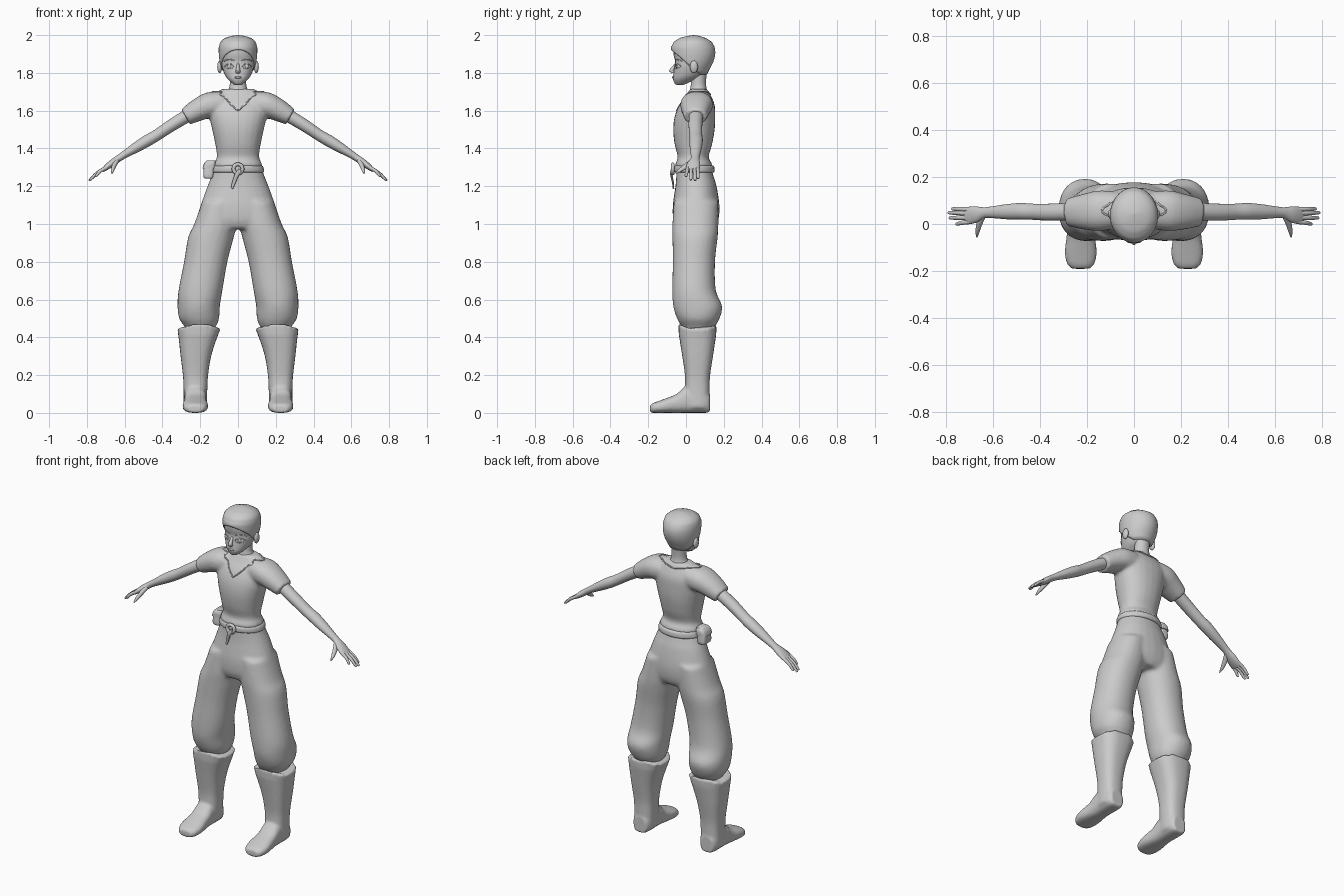
import bpy, bmesh, math
from mathutils import Vector
from mathutils.bvhtree import BVHTree

cube = bpy.data.objects.get("Cube")
if cube:
    bpy.data.objects.remove(cube)

clay = bpy.data.materials.new("plain grey")
clay.use_nodes = True
clay.diffuse_color = (0.6, 0.6, 0.6, 1)
clay.node_tree.nodes["Principled BSDF"].inputs["Base Color"].default_value = (0.6, 0.6, 0.6, 1)


def catmull(a, b, c, d, t):
    return 0.5 * (2 * b + (c - a) * t + (2 * a - 5 * b + 4 * c - d) * t * t + (3 * b - a - 3 * c + d) * t ** 3)


def stack(rows):
    """Level rings from (z, left, right, front, back)."""
    return [(Vector(((l + r) / 2, (f + b) / 2, z)), Vector(((r - l) / 2, 0, 0)), Vector((0, (b - f) / 2, 0)))
            for z, l, r, f, b in rows]


def body(rows):
    return stack([(z, -w, w, f, b) for z, w, f, b in rows])


def limb(rows):
    """Rings square to a path of (x, y, z, radius along y, other radius)."""
    pts = [Vector(r[:3]) for r in rows]
    rings = []
    for i, r in enumerate(rows):
        d = (pts[min(i + 1, len(pts) - 1)] - pts[max(i - 1, 0)]).normalized()
        u = Vector((0, 1, 0))
        u = (u - d * u.dot(d)).normalized()
        rings.append((pts[i], u * r[3], d.cross(u) * r[4]))
    return rings


def add_loft(bm, rings, flip, power, sides=24, steps=4):
    n = len(rings)
    loops = []
    for i in range(n - 1):
        ids = [max(i - 1, 0), i, i + 1, min(i + 2, n - 1)]
        for s in range(steps + (i == n - 2)):
            c, a, b = [catmull(*[rings[k][j] for k in ids], s / steps) for j in range(3)]
            loop = []
            for k in range(sides):
                ang = math.tau * k / sides
                co, si = math.cos(ang), math.sin(ang)
                co = math.copysign(abs(co) ** (2 / power), co)
                si = math.copysign(abs(si) ** (2 / power), si)
                p = c + a * co + b * si
                loop.append(bm.verts.new((p.x * flip, p.y, p.z)))
            loops.append(loop)
    for lo, hi in zip(loops, loops[1:]):
        for k in range(sides):
            m = (k + 1) % sides
            bm.faces.new((lo[k], lo[m], hi[m], hi[k]))
    bm.faces.new(loops[0])
    bm.faces.new(loops[-1])


def finish(name, bm, voxel=0, smooth=0):
    bmesh.ops.recalc_face_normals(bm, faces=bm.faces)
    me = bpy.data.meshes.new(name)
    bm.to_mesh(me)
    bm.free()
    for p in me.polygons:
        p.use_smooth = True
    me.set_sharp_from_angle(angle=math.radians(50))
    me.materials.append(clay)
    ob = bpy.data.objects.new(name, me)
    bpy.context.scene.collection.objects.link(ob)
    if voxel:
        mod = ob.modifiers.new("Blend", "REMESH")
        mod.mode, mod.voxel_size, mod.use_smooth_shade = "VOXEL", voxel, True
        mod = ob.modifiers.new("Soften", "SMOOTH")
        mod.iterations = smooth
    return ob


def part(name, single=(), pairs=(), power=2.0, voxel=0, smooth=0):
    bm = bmesh.new()
    for rings in single:
        add_loft(bm, rings, 1, power)
    for rings in pairs:
        for flip in (1, -1):
            add_loft(bm, rings, flip, power)
    return finish(name, bm, voxel, smooth)


def surface(ob):
    bpy.context.view_layer.update()
    return BVHTree.FromObject(ob, bpy.context.evaluated_depsgraph_get())


def cord(name, pts, depth, closed=False):
    cu = bpy.data.curves.new(name, "CURVE")
    cu.dimensions, cu.bevel_depth, cu.bevel_resolution = "3D", depth, 2
    cu.use_fill_caps = True
    sp = cu.splines.new("POLY")
    sp.points.add(len(pts) - 1)
    for q, p in zip(sp.points, pts):
        q.co = (*p, 1)
    sp.use_cyclic_u = closed
    cu.materials.append(clay)
    bpy.context.scene.collection.objects.link(bpy.data.objects.new(name, cu))


def blob(name, places, size):
    bm = bmesh.new()
    for p in places:
        made = bmesh.ops.create_uvsphere(bm, u_segments=16, v_segments=10, radius=1)["verts"]
        bmesh.ops.scale(bm, vec=size, verts=made)
        bmesh.ops.translate(bm, vec=p, verts=made)
    return finish(name, bm)


# Shirt with short sleeves
torso = body([(1.30, .128, -.056, .138), (1.32, .126, -.056, .137), (1.355, .112, -.044, .12),
              (1.42, .12, -.06, .138), (1.5, .137, -.068, .152), (1.57, .152, -.06, .155),
              (1.63, .158, -.035, .152), (1.68, .132, 0, .132), (1.715, .085, .02, .112)])
sleeve = limb([(.08, .06, 1.635, .08, .068), (.15, .056, 1.63, .086, .068),
               (.21, .052, 1.605, .076, .06), (.278, .05, 1.567, .06, .046)])
shirt = part("shirt", [torso], [sleeve], 2.2, .009, 5)

# Neckline trim laid on the shirt
tree = surface(shirt)
trim = []
for k in range(72):
    ang = math.tau * k / 72
    off = min(ang, math.tau - ang)
    z = 1.6 + .1 * min(1, off / 1.2) - .012 * max(0, off - 2) 
    d = Vector((math.sin(ang), -math.cos(ang), 0))
    hit = tree.ray_cast(Vector((0, .06, z)) + d, -d)[0]
    if hit:
        trim.append(hit)
cord("neckline_trim", trim, .004, True)

# Trousers: hips blended into two baggy legs
hips = body([(1.31, .12, -.05, .13), (1.25, .142, -.052, .147), (1.2, .162, -.056, .162),
             (1.1, .197, -.07, .177), (1.02, .21, -.068, .172), (.975, .17, -.05, .15)])
leg = stack([(1.12, .005, .19, -.065, .172), (1.0, .008, .232, -.072, .172), (.93, .022, .264, -.072, .168),
             (.8, .056, .286, -.07, .154), (.65, .082, .315, -.073, .158), (.565, .096, .32, -.068, .192),
             (.5, .1, .312, -.048, .178), (.46, .115, .285, -.025, .155), (.42, .14, .26, 0, .125)])
part("trousers", [hips], [leg], 2.15, .011, 5)

# Boots: shaft with a peaked cuff, and a flat foot
shaft = stack([(.03, .165, .288, .0, .125), (.13, .162, .288, -.005, .125), (.2, .158, .292, -.006, .128),
               (.3, .142, .304, -.02, .143), (.4, .11, .315, -.036, .158), (.445, .09, .322, -.043, .164)])
foot = [(Vector((.226, y, top / 2)), Vector((w, 0, 0)), Vector((0, 0, top / 2)))
        for y, w, top in [(.126, .042, .1), (.09, .058, .13), (.0, .058, .138), (-.05, .06, .1),
                          (-.12, .068, .072), (-.17, .058, .054), (-.19, .036, .042)]]
boots = part("boots", [], [shaft, foot], 2.6, .009, 3)
for v in boots.data.vertices:
    if v.co.z > .42:
        v.co.z += .04 * max(0, 1 - abs(abs(v.co.x) - .206) / .116)

# Arms with palms
arm = limb([(.22, .055, 1.60, .038, .034), (.29, .052, 1.56, .037, .034), (.36, .05, 1.517, .036, .032),
            (.43, .052, 1.47, .034, .03), (.48, .054, 1.441, .035, .031), (.54, .052, 1.405, .032, .027),
            (.6, .05, 1.368, .025, .02), (.635, .048, 1.345, .023, .018), (.67, .041, 1.32, .034, .018),
            (.7, .036, 1.297, .037, .014), (.718, .034, 1.283, .034, .009)])
# Four fingers and a thumb
fingers = [limb([(.695, y, 1.3, .01, .01), ((.695 + tx) / 2 + .005, (y + ty) / 2, (1.3 + tz) / 2 + .004, .009, .009),
                 (tx - .006, ty, tz + .004, .007, .006), (tx, ty, tz, .002, .002)])
           for y, tx, ty, tz in [(.062, .775, .064, 1.24), (.045, .79, .048, 1.23),
                                 (.027, .785, .026, 1.233), (.01, .757, .0, 1.25)]]
thumb = limb([(.64, .035, 1.337, .012, .012), (.655, .005, 1.31, .014, .012),
              (.664, -.03, 1.285, .01, .009), (.667, -.055, 1.268, .003, .003)])
part("arms", [], [arm], 2)
part("fingers", [], fingers + [thumb], 2)

# Neck and head
part("neck", [body([(1.66, .085, .005, .125), (1.69, .07, .015, .118), (1.715, .05, .022, .11),
                    (1.75, .043, .027, .106), (1.82, .046, .03, .112)])])
head = part("head", [body([(1.735, .012, -.045, -.02), (1.742, .026, -.058, .0), (1.765, .052, -.068, .05),
                           (1.79, .07, -.067, .09), (1.83, .085, -.062, .115), (1.86, .09, -.058, .13),
                           (1.9, .092, -.066, .142), (1.94, .088, -.062, .138), (1.975, .06, -.03, .1),
                           (1.985, .02, .02, .06)])], [], 2.2)

# Hair cap: its lower edge arches over the face and drops to the nape
cap = [(1.77, .05, .02, .1), (1.82, .087, -.055, .125), (1.86, .098, -.07, .146), (1.9, .102, -.079, .156),
       (1.935, .102, -.08, .153), (1.965, .094, -.064, .136), (1.985, .07, -.034, .105),
       (1.996, .035, .01, .07), (2.0, .004, .04, .046)]


def cap_at(z):
    for lo, hi in zip(cap, cap[1:]):
        if z <= hi[0]:
            t = (z - lo[0]) / (hi[0] - lo[0])
            return [p + (q - p) * t for p, q in zip(lo, hi)]
    return cap[-1]


bm = bmesh.new()
grid = []
for k in range(48):
    ang = math.tau * k / 48
    off = min(ang, math.tau - ang)
    low = 1.922 - .075 * min(1, off / 1.25) ** 2 - .055 * max(0, min(1, (off - 1.25) / .7))
    col = []
    for s in range(17):
        z = low + (2 - low) * math.sin(s / 16 * math.pi / 2)
        _, w, f, b = cap_at(z)
        col.append(bm.verts.new((w * math.sin(ang), (f + b) / 2 - (b - f) / 2 * math.cos(ang), z)))
    grid.append(col)
for k in range(48):
    nxt = grid[(k + 1) % 48]
    for s in range(16):
        bm.faces.new((grid[k][s], nxt[s], nxt[s + 1], grid[k][s + 1]))
bm.faces.new([c[-1] for c in grid])
hair = finish("hair", bm)
rim = hair.modifiers.new("Thickness", "SOLIDIFY")
rim.thickness, rim.offset = .014, -1

# Face: nose, lips, eyes, brows and ears
part("nose", [limb([(0, -.05, 1.855, .004, .005), (0, -.062, 1.835, .008, .008), (0, -.076, 1.812, .012, .012),
                    (0, -.068, 1.802, .01, .012)])])
blob("nose_tip", [(0, -.08, 1.81)], (.008, .01, .007))
blob("lips", [(0, -.067, 1.776)], (.02, .008, .006))
blob("ears", [(s * .097, .042, 1.832) for s in (1, -1)], (.013, .021, .033))
tree = surface(head)


def on_face(name, pts, depth):
    out = [tree.ray_cast(Vector((x, -1, z)), Vector((0, 1, 0)))[0] for x, z in pts]
    cord(name, out, depth)


for side, s in (("left", 1), ("right", -1)):
    on_face(side + "_brow", [(s * x, z) for x, z in ((.02, 1.864), (.035, 1.871), (.055, 1.872), (.074, 1.862))], .003)
    on_face(side + "_eyelid", [(s * x, z) for x, z in ((.02, 1.833), (.03, 1.844), (.046, 1.848), (.06, 1.844), (.071, 1.834))], .003)
    on_face(side + "_lower_lid", [(s * x, z) for x, z in ((.026, 1.827), (.045, 1.822), (.064, 1.828))], .0015)
    eye = tree.ray_cast(Vector((s * .045, -1, 1.835)), Vector((0, 1, 0)))[0]
    blob(side + "_eye", [eye], (.011, .004, .012))

# Belt with a ring knot and hanging end
part("belt", [body([(1.272, .132, -.056, .146), (1.28, .138, -.064, .152), (1.302, .134, -.064, .15),
                    (1.31, .126, -.056, .142)])])
ring = [(.024 * math.cos(a), -.07, 1.292 + .024 * math.sin(a)) for a in [math.tau * k / 20 for k in range(20)]]
cord("belt_ring", ring, .01, True)
part("belt_end", [limb([(.012, -.074, 1.285, .008, .01), (-.005, -.078, 1.262, .006, .011),
                        (-.02, -.07, 1.225, .005, .01), (-.032, -.066, 1.188, .004, .006)])])

# Pouch on the right hip
part("pouch", [stack([(1.24, -.172, -.135, .015, .075), (1.25, -.183, -.13, .005, .085),
                      (1.3, -.182, -.125, .008, .082), (1.325, -.172, -.12, .01, .08)])], [], 4)
part("pouch_flap", [stack([(1.295, -.188, -.12, .002, .088), (1.32, -.18, -.118, .003, .087),
                           (1.336, -.165, -.12, .012, .078)])], [], 4)
